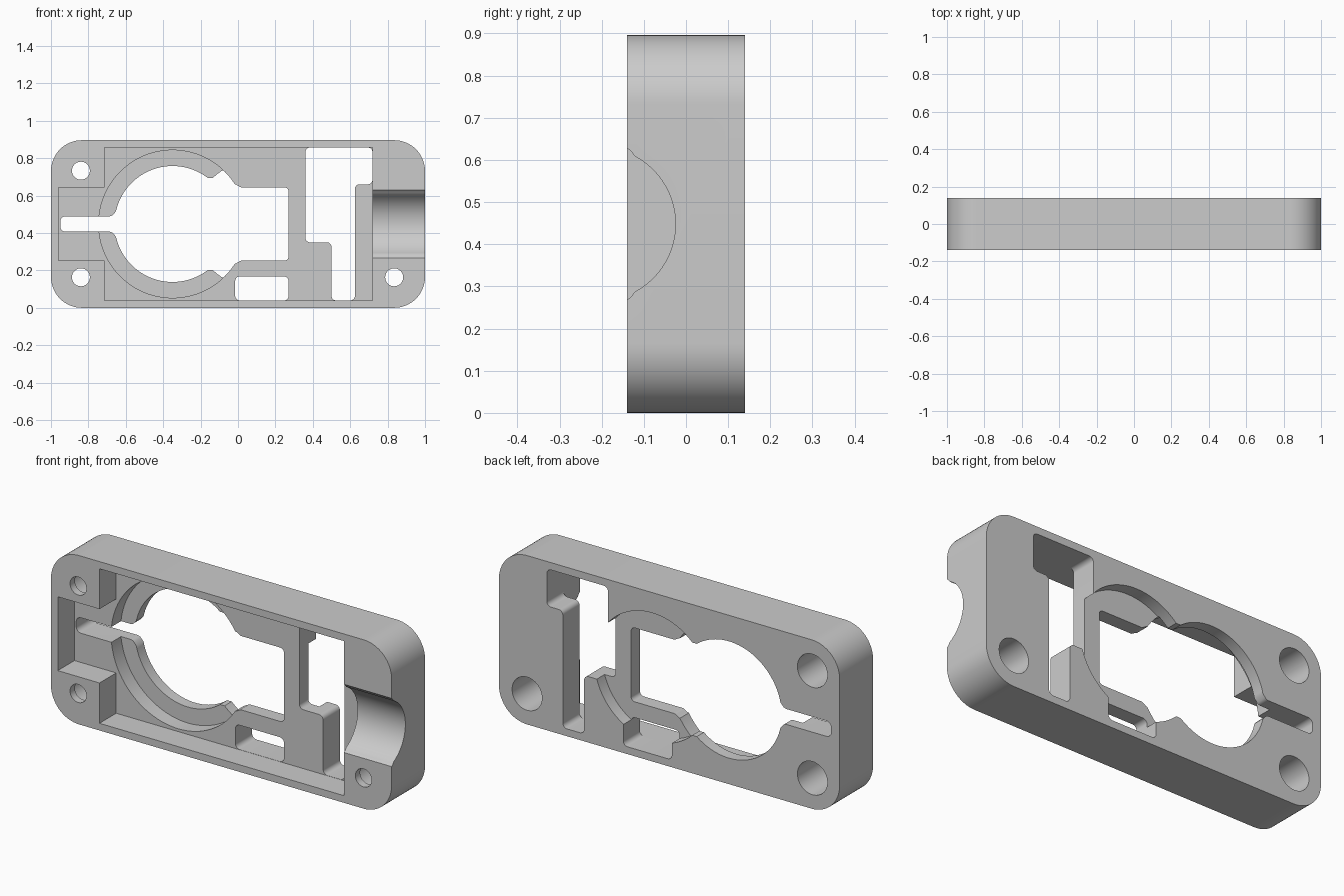
import bpy, bmesh, math
from mathutils import Vector

if "Cube" in bpy.data.objects:
    bpy.data.objects.remove(bpy.data.objects["Cube"], do_unlink=True)

MID = 0.448           # height of the horizontal centre line
BACK, FRONT = 0.2, -0.2   # cut limits beyond the faces


def rounded(points, radius, steps=8):
    """Profile with every corner filleted."""
    pts = [Vector(p) for p in points]
    if radius == 0:
        return pts
    out = []
    for i, p in enumerate(pts):
        a = (pts[i - 1] - p).normalized()
        b = (pts[(i + 1) % len(pts)] - p).normalized()
        half = a.angle(b) / 2
        centre = p + (a + b).normalized() * radius / math.sin(half)
        reach = radius / math.tan(half)
        u, v = p + a * reach - centre, p + b * reach - centre
        sweep = u.angle_signed(v)
        for k in range(steps + 1):
            t = -sweep * k / steps
            out.append(centre + Vector((u.x * math.cos(t) - u.y * math.sin(t),
                                        u.x * math.sin(t) + u.y * math.cos(t))))
    return out


def box(x0, x1, z0, z1):
    return [(x0, z0), (x1, z0), (x1, z1), (x0, z1)]


def circle(x, z, r, n=96):
    return [Vector((x + r * math.cos(math.tau * i / n),
                    z + r * math.sin(math.tau * i / n))) for i in range(n)]


def prism(name, profile, start, end, axis="y"):
    """Extrude a profile along y (profile is x, z) or along x (profile is y, z)."""
    place = (lambda p, t: (p[0], t, p[1])) if axis == "y" else (lambda p, t: (t, p[0], p[1]))
    bm = bmesh.new()
    face = bm.faces.new([bm.verts.new(place(p, start)) for p in profile])
    grown = bmesh.ops.extrude_face_region(bm, geom=[face])["geom"]
    move = Vector(place((0, 0), end - start))
    bmesh.ops.translate(bm, vec=move, verts=[g for g in grown if isinstance(g, bmesh.types.BMVert)])
    bmesh.ops.recalc_face_normals(bm, faces=bm.faces)
    mesh = bpy.data.meshes.new(name)
    bm.to_mesh(mesh)
    bm.free()
    obj = bpy.data.objects.new(name, mesh)
    bpy.context.collection.objects.link(obj)
    return obj


# Solid housing block
housing = prism("housing_frame", rounded(box(-1, 1, 0, 2 * MID), 0.165, 16), -0.14, 0.14)
cutters = []


def cut(name, profile, start, end, axis="y"):
    cutters.append(prism(name, profile, start, end, axis))


# Front pocket, leaving a screw boss in each left corner
pocket = [(-0.96, 0.252), (-0.715, 0.252), (-0.715, 0.038), (0.72, 0.038),
          (0.72, 0.858), (-0.715, 0.858), (-0.715, 0.644), (-0.96, 0.644)]
cut("pocket", pocket, FRONT, 0)

# Round seat in the pocket, its through hole, and the round recess at the back
cut("seat", circle(-0.35, MID, 0.395), -0.05, 0.08)
cut("round_hole", circle(-0.35, MID, 0.31), -0.05, BACK)
cut("back_recess", circle(0.1, MID, 0.34), 0.075, BACK)
cut("blunt_points", box(-0.17, -0.12, MID - 0.246, MID + 0.246), -0.05, BACK)

# Window with flared mouth, symmetric about the centre line
half_window = [(0.27, 0.196), (0.014, 0.196), (-0.012, 0.212), (-0.2, 0.212)]
window = [(x, MID + h) for x, h in half_window] + [(x, MID - h) for x, h in reversed(half_window)]
cut("window", rounded(window, 0.022), -0.05, BACK)

# Cable slot with flared mouth
half_slot = [(-0.95, 0.041), (-0.675, 0.041), (-0.645, 0.076), (-0.5, 0.11)]
slot = [(x, MID + h) for x, h in half_slot] + [(x, MID - h) for x, h in reversed(half_slot)]
cut("cable_slot", rounded(slot, 0.028), -0.05, BACK)

# Lower small window and the stepped opening
cut("small_window", rounded(box(-0.015, 0.27, 0.039, 0.168), 0.025), -0.05, BACK)
stepped = [(0.36, 0.857), (0.719, 0.857), (0.719, 0.66), (0.625, 0.66),
           (0.625, 0.039), (0.5, 0.039), (0.5, 0.35), (0.36, 0.35)]
cut("stepped_opening", rounded(stepped, 0.025), -0.05, BACK)

# Screw holes with deep counterbores from the back
for x, z in ((-0.84, 0.733), (-0.84, 0.163), (0.835, 0.163)):
    cut("screw_hole", circle(x, z, 0.048, 48), FRONT, BACK)
    cut("counterbore", circle(x, z, 0.088, 48), -0.1, BACK)

# Curved channel through the end wall, with eased lips
arc = [(-0.207 + 0.182 * math.cos(t), MID + 0.182 * math.sin(t))
       for t in (math.radians(-62 + 124 * i / 32) for i in range(33))]
lip = [(-0.128, 0.17), (-0.141, 0.182), (FRONT, 0.182)]
channel = arc + [(y, MID + h) for y, h in lip] + [(y, MID - h) for y, h in reversed(lip)]
cut("end_channel", channel, 0.7, 1.1, "x")

# Apply every cut, then drop the cutters
bpy.context.view_layer.objects.active = housing
for cutter in cutters:
    cutter.hide_render = True
    mod = housing.modifiers.new(cutter.name, "BOOLEAN")
    mod.operation, mod.solver, mod.object = "DIFFERENCE", "EXACT", cutter
    bpy.ops.object.modifier_apply(modifier=mod.name)
    bpy.data.objects.remove(cutter, do_unlink=True)

# Plain grey finish
grey = bpy.data.materials.new("plain_grey")
grey.use_nodes = True
colour = (0.6, 0.6, 0.6, 1)
grey.diffuse_color = colour
grey.node_tree.nodes["Principled BSDF"].inputs["Base Color"].default_value = colour
housing.data.materials.clear()
housing.data.materials.append(grey)

bpy.ops.object.select_all(action="DESELECT")
housing.select_set(True)
bpy.ops.object.shade_smooth_by_angle(angle=math.radians(30))
